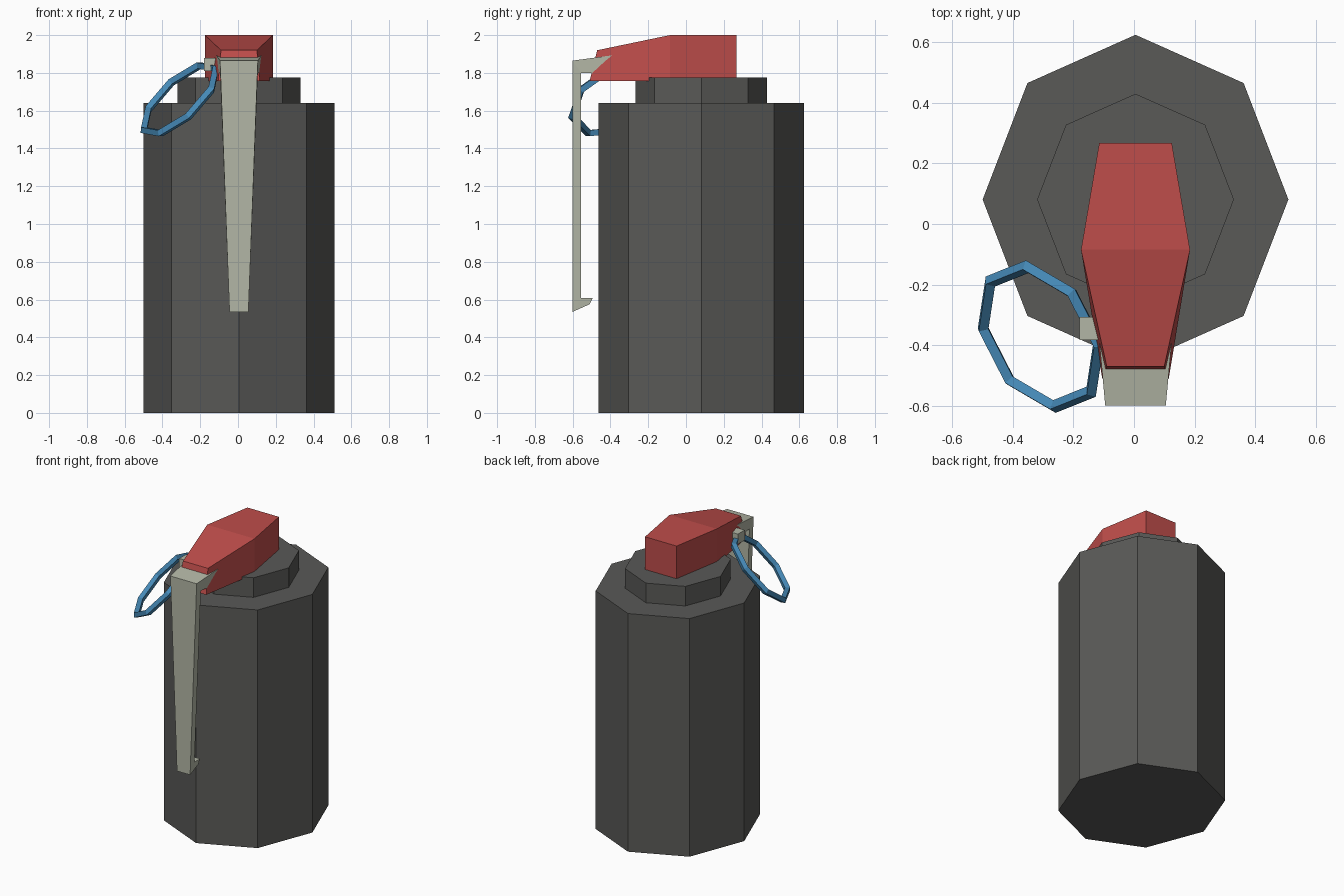
import bpy, bmesh, math
from mathutils import Matrix, Vector

if "Cube" in bpy.data.objects:
    bpy.data.objects.remove(bpy.data.objects["Cube"])

CX = 0.005  # shared centre line in x


def material(name, rgb):
    m = bpy.data.materials.new(name)
    m.diffuse_color = (*rgb, 1)
    m.use_nodes = True
    m.node_tree.nodes["Principled BSDF"].inputs["Base Color"].default_value = m.diffuse_color
    return m


dark = material("dark_grey", (0.10, 0.10, 0.095))
red = material("red", (0.52, 0.075, 0.07))
pale = material("pale_grey", (0.45, 0.47, 0.38))
blue = material("blue", (0.06, 0.25, 0.47))


def mesh_object(name, verts, faces, mat):
    bm = bmesh.new()
    vs = [bm.verts.new(v) for v in verts]
    for f in faces:
        bm.faces.new([vs[i] for i in f])
    bmesh.ops.recalc_face_normals(bm, faces=bm.faces)
    me = bpy.data.meshes.new(name)
    bm.to_mesh(me)
    bm.free()
    me.materials.append(mat)
    ob = bpy.data.objects.new(name, me)
    bpy.context.collection.objects.link(ob)
    return ob


def octagon_prism(name, rx, ry, z0, z1):
    verts = [(CX + rx * math.cos(i * math.pi / 4), 0.081 + ry * math.sin(i * math.pi / 4), z)
             for z in (z0, z1) for i in range(8)]
    sides = [(i, (i + 1) % 8, (i + 1) % 8 + 8, i + 8) for i in range(8)]
    return mesh_object(name, verts, sides + [range(8), range(8, 16)], dark)


# Body and collar
octagon_prism("body", 0.505, 0.544, 0, 1.64)
octagon_prism("collar", 0.325, 0.349, 1.64, 1.775)

# Head: three mirrored stations of (y, half width, z) on top and underside
top = [(0.267, 0.12, 2.0), (-0.085, 0.18, 2.0), (-0.47, 0.095, 1.92)]
under = [(0.267, 0.12, 1.757), (-0.085, 0.18, 1.757), (-0.51, 0.11, 1.757)]
verts = [(CX + s * w, y, z) for st in (top, under) for y, w, z in st for s in (-1, 1)]
mesh_object("head", verts, [
    (0, 1, 3, 2), (2, 3, 5, 4), (6, 7, 9, 8), (8, 9, 11, 10),
    (0, 1, 7, 6), (4, 5, 11, 10),
    (0, 2, 8, 6), (2, 4, 10, 8), (1, 3, 9, 7), (3, 5, 11, 9)], red)

# Lever: side profile of (y, z, half width), with arm, strip and hook side faces
prof = [(-0.60, 0.535, 0.05), (-0.60, 1.865, 0.10), (-0.362, 1.897, 0.122),
        (-0.362, 1.86, 0.122), (-0.385, 1.80, 0.12), (-0.41, 1.795, 0.118),
        (-0.555, 1.80, 0.10), (-0.555, 0.607, 0.052), (-0.495, 0.607, 0.052),
        (-0.51, 0.575, 0.05)]
n = len(prof)
verts = [(CX + s * w, y, z) for s in (-1, 1) for y, z, w in prof]
faces = [(i, (i + 1) % n, (i + 1) % n + n, i + n) for i in range(n)]
for o in (0, n):
    for f in [(0, 1, 6, 7), (1, 2, 3, 4, 5, 6), (0, 7, 8, 9)]:
        faces.append([i + o for i in f])
mesh_object("lever", verts, faces, pale)

# Pin stub through the side of the head
bpy.ops.mesh.primitive_cube_add(size=1, location=(-0.13, -0.345, 1.845))
pin = bpy.context.object
pin.name = "pin"
pin.scale = (0.10, 0.075, 0.07)
pin.data.materials.append(pale)

# Pull ring: tilted eight-sided torus with square section
u = Vector((0.18, -0.92, -0.36)).normalized()
axis = u.cross(Vector((0.74, -0.04, 0.67))).normalized()
v = axis.cross(u)
bpy.ops.mesh.primitive_torus_add(major_segments=8, minor_segments=4,
                                 major_radius=0.252, minor_radius=0.023)
ring = bpy.context.object
ring.name = "pull_ring"
ring.matrix_world = Matrix.Translation((-0.308, -0.372, 1.66)) @ Matrix((u, v, axis)).transposed().to_4x4()
ring.data.materials.append(blue)
for p in ring.data.polygons:
    p.use_smooth = False
